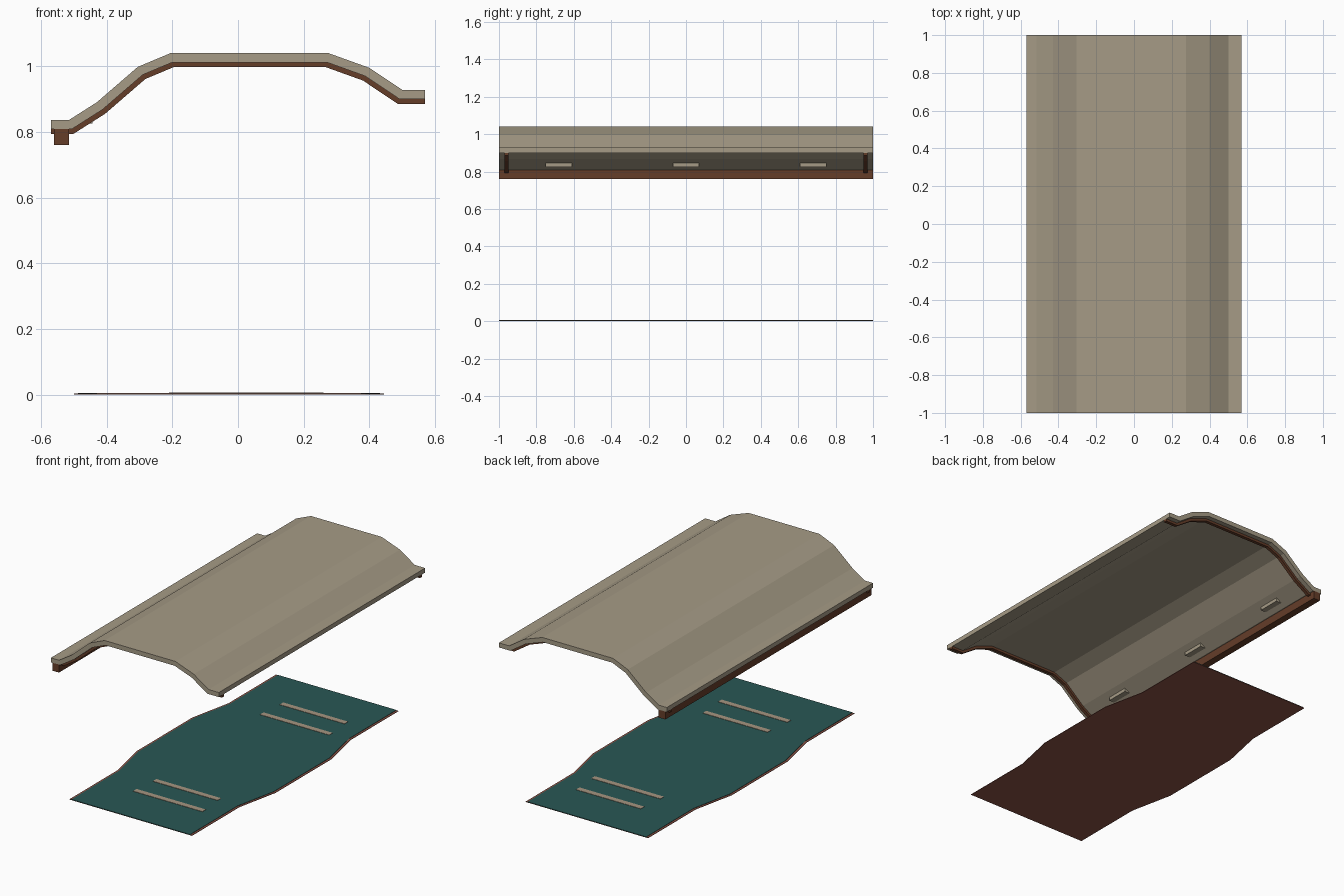
import bpy, bmesh
from mathutils import Vector

if "Cube" in bpy.data.objects:
    bpy.data.objects.remove(bpy.data.objects["Cube"])


def material(name, rgb):
    m = bpy.data.materials.new(name)
    m.diffuse_color = (*rgb, 1)
    m.use_nodes = True
    m.node_tree.nodes["Principled BSDF"].inputs["Base Color"].default_value = m.diffuse_color
    return m


TAN = material("warm tan", (0.38, 0.33, 0.24))
WOOD = material("dark wood", (0.13, 0.047, 0.022))
TEAL = material("deep teal", (0.022, 0.095, 0.09))
RUST = material("rust brown", (0.26, 0.085, 0.06))
SAND = material("sand stripe", (0.38, 0.30, 0.22))


def prism(name, outline, lo, hi, axis, mat):
    """Extrude a closed 2D outline along y (xz outline) or z (xy outline)."""
    bm = bmesh.new()
    place = (lambda a, b: (a, lo, b)) if axis == 'y' else (lambda a, b: (a, b, lo))
    face = bm.faces.new([bm.verts.new(place(a, b)) for a, b in outline])
    ext = bmesh.ops.extrude_face_region(bm, geom=[face])
    shift = Vector((0, hi - lo, 0)) if axis == 'y' else Vector((0, 0, hi - lo))
    bmesh.ops.translate(bm, vec=shift,
                        verts=[g for g in ext['geom'] if isinstance(g, bmesh.types.BMVert)])
    bmesh.ops.recalc_face_normals(bm, faces=bm.faces)
    me = bpy.data.meshes.new(name)
    bm.to_mesh(me)
    bm.free()
    me.materials.append(mat)
    ob = bpy.data.objects.new(name, me)
    bpy.context.collection.objects.link(ob)
    return ob


def rect(a0, a1, b0, b1):
    return [(a0, b0), (a1, b0), (a1, b1), (a0, b1)]


def offset(path, d):
    """Mitred copy of a left-to-right path, moved down by d."""
    pts = [Vector(p) for p in path]
    dirs = [(b - a).normalized() for a, b in zip(pts, pts[1:])]
    norms = [Vector((v.y, -v.x)) for v in dirs]
    out = []
    for i, p in enumerate(pts):
        n0, n1 = norms[max(i - 1, 0)], norms[min(i, len(norms) - 1)]
        out.append(tuple(p + (n0 + n1) * d / (1 + n0.dot(n1))))
    return out


# Curved roof shell
TOP = [(-0.57, 0.836), (-0.515, 0.836), (-0.43, 0.89), (-0.305, 0.998), (-0.205, 1.04),
       (0.275, 1.04), (0.40, 0.995), (0.50, 0.928), (0.57, 0.928)]
under = offset(TOP, 0.028)
prism("roof_shell", TOP + under[::-1], -1, 1, 'y', TAN)

# Rib under each end of the roof
rib = under + offset(TOP, 0.043)[::-1]
for side, y in (("front", -0.96), ("back", 0.96)):
    prism(side + "_rib", rib, y - 0.01, y + 0.01, 'y', WOOD)

# Beam along the low eave
prism("eave_beam", rect(-0.56, -0.515, 0.76, 0.81), -1, 1, 'y', WOOD)

# Small ledges under the low slope
for i, y in enumerate((-0.68, 0, 0.68)):
    prism(f"ledge_{i + 1}", rect(-0.479, -0.443, 0.825, 0.846), y - 0.07, y + 0.07, 'y', TAN)


# Floor mat with a wider middle
def mat_outline(inset):
    right = [(0.388, -1), (0.388, -0.54), (0.445, -0.27),
             (0.445, 0.27), (0.388, 0.54), (0.388, 1)]
    cx = -0.0275
    right = [(x - inset, y) for x, y in right]
    return right + [(2 * cx - x, y) for x, y in reversed(right)]


prism("mat_base", mat_outline(0), 0, 0.003, 'z', RUST)
prism("mat_top", mat_outline(0.013), 0.002, 0.005, 'z', TEAL)

# Stripes on the mat
for i, (y, half) in enumerate(((-0.70, 0.235), (-0.53, 0.22), (0.53, 0.235), (0.70, 0.22))):
    prism(f"mat_stripe_{i + 1}", rect(0.025 - half, 0.025 + half, y - 0.017, y + 0.017),
          0.004, 0.007, 'z', SAND)
